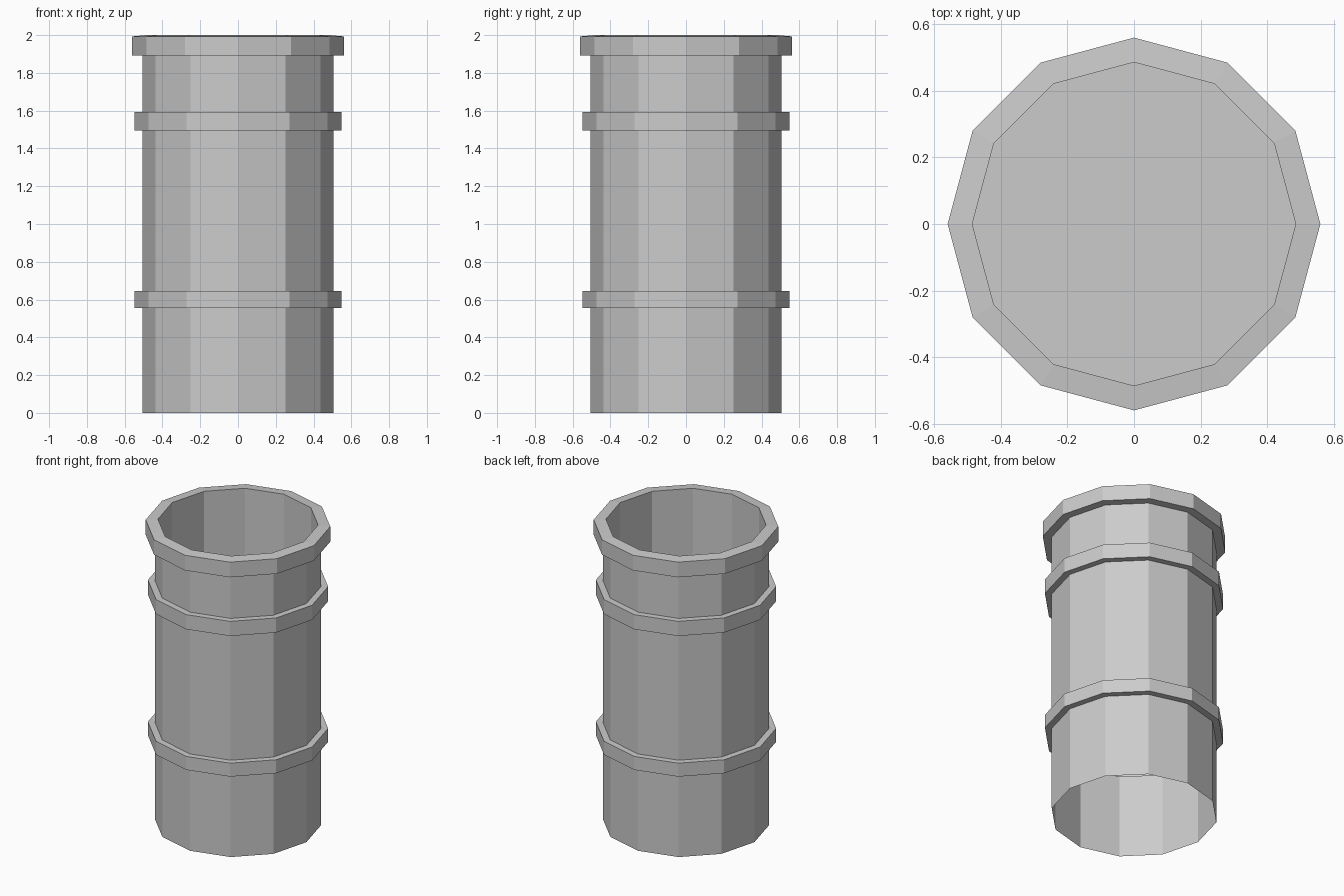
import bpy, bmesh
from math import cos, sin, pi

if "Cube" in bpy.data.objects:
    bpy.data.objects.remove(bpy.data.objects["Cube"])

SIDES = 12

# Half profile (radius, height): open foot, two raised bands, collar, inner well
R, BAND, COLLAR, WELL = 0.505, 0.547, 0.56, 0.486
profile = [(R, 0.0)]
for low, high in ((0.556, 0.646), (1.494, 1.592)):
    profile += [(R, low), (BAND, low), (BAND, high), (R, high)]
profile += [(R, 1.892), (COLLAR, 1.892), (COLLAR, 1.993), (WELL, 2.0), (WELL, 1.0)]

# Sweep the profile around z in flat facets
bm = bmesh.new()
rings = [[bm.verts.new((r * cos(2 * pi * i / SIDES), r * sin(2 * pi * i / SIDES), z))
          for i in range(SIDES)] for r, z in profile]
for a, b in zip(rings, rings[1:]):
    for i in range(SIDES):
        j = (i + 1) % SIDES
        bm.faces.new((a[i], a[j], b[j], b[i]))

# Floor of the well
bm.faces.new(rings[-1])

mesh = bpy.data.meshes.new("banded_pipe")
bm.to_mesh(mesh)
bm.free()
pipe = bpy.data.objects.new("banded_pipe", mesh)
bpy.context.collection.objects.link(pipe)
